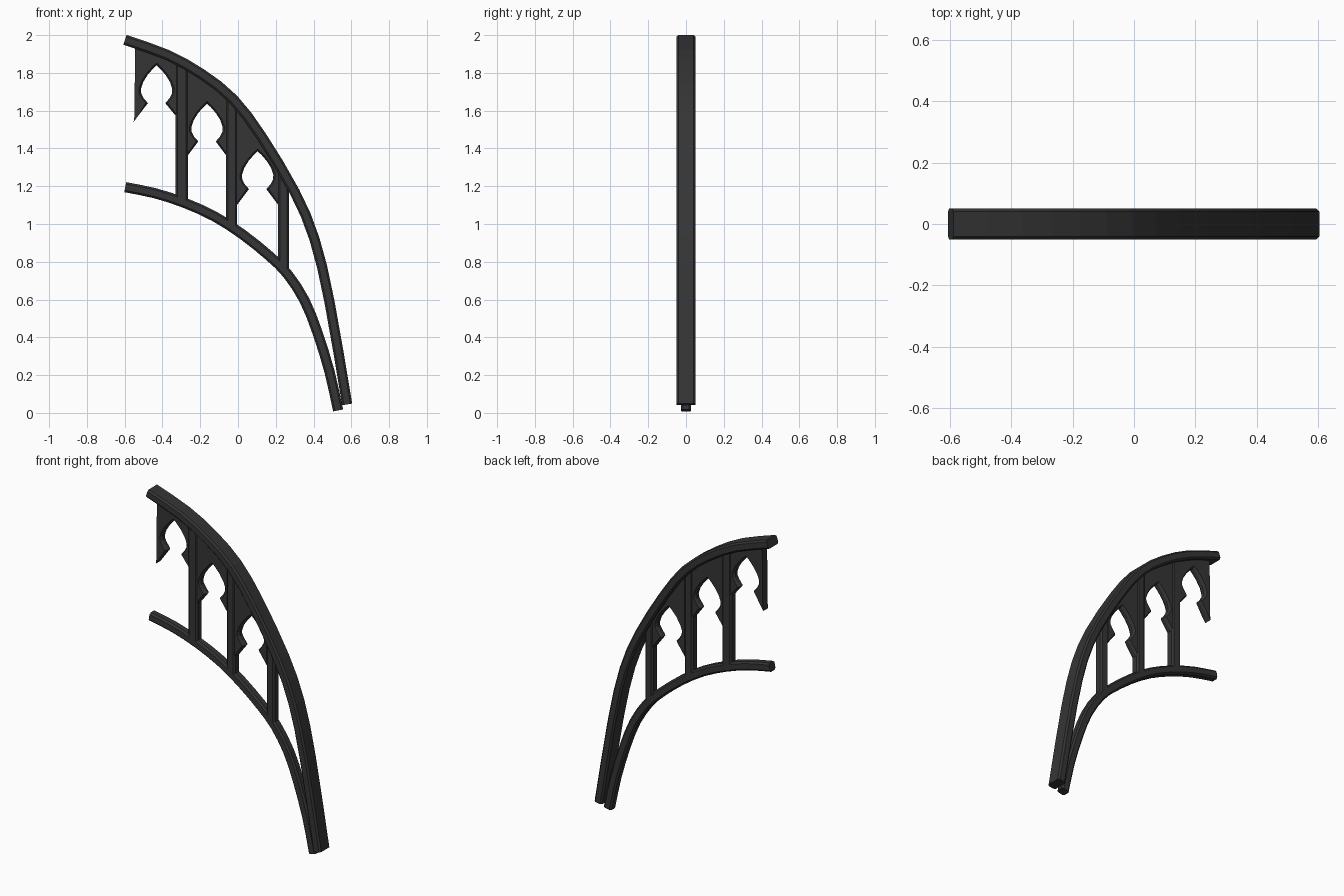
import bpy, bmesh
from mathutils import Vector

if "Cube" in bpy.data.objects:
    bpy.data.objects.remove(bpy.data.objects["Cube"])

UPPER = [(-.598, 1.975), (-.375, 1.896), (-.19, 1.793), (-.024, 1.66), (.124, 1.465),
         (.30, 1.17), (.405, .92), (.484, .59), (.578, .045)]
LOWER = [(-.597, 1.195), (-.44, 1.163), (-.283, 1.112), (-.124, 1.04), (.024, .945),
         (.167, .83), (.262, .735), (.352, .596), (.42, .427), (.484, .22), (.53, .013)]


def smooth_path(pts):
    # One midpoint per span on a Catmull-Rom curve
    p = [Vector(q) for q in pts]
    p = [2 * p[0] - p[1]] + p + [2 * p[-1] - p[-2]]
    out = []
    for a, b, c, d in zip(p, p[1:], p[2:], p[3:]):
        out += [b, (-a + 9 * b + 9 * c - d) / 16]
    return out + [p[-2]]


UP, LOW = smooth_path(UPPER), smooth_path(LOWER)


def height(path, x):
    for a, b in zip(path, path[1:]):
        if a.x <= x <= b.x:
            return a.y + (b.y - a.y) * (x - a.x) / (b.x - a.x)
    return path[-1].y


def loft(name, rings):
    # Joins equal-sized rings and caps both ends
    bm = bmesh.new()
    vs = [[bm.verts.new(p) for p in r] for r in rings]
    n = len(vs[0])
    for a, b in zip(vs, vs[1:]):
        for i in range(n):
            j = (i + 1) % n
            bm.faces.new((a[i], a[j], b[j], b[i]))
    caps = [bm.faces.new(vs[0]), bm.faces.new(vs[-1])]
    bm.normal_update()
    bmesh.ops.triangulate(bm, faces=caps)
    bmesh.ops.recalc_face_normals(bm, faces=bm.faces)
    me = bpy.data.meshes.new(name)
    bm.to_mesh(me)
    bm.free()
    ob = bpy.data.objects.new(name, me)
    bpy.context.collection.objects.link(ob)
    mat = bpy.data.materials.get("dark_iron") or bpy.data.materials.new("dark_iron")
    mat.diffuse_color = (.035, .035, .035, 1)
    mat.use_nodes = True
    mat.node_tree.nodes["Principled BSDF"].inputs["Base Color"].default_value = mat.diffuse_color
    me.materials.append(mat)
    return ob


def octagon(w, d, c):
    # Rectangle of half sizes w, d with chamfered corners
    return [(w, d - c), (w - c, d), (c - w, d), (-w, d - c),
            (-w, c - d), (c - w, -d), (w - c, -d), (w, c - d)]


def bar(name, path, w, d, c):
    rings = []
    for i, p in enumerate(path):
        t = (path[min(i + 1, len(path) - 1)] - path[max(i - 1, 0)]).normalized()
        n = Vector((-t.y, t.x))
        rings.append([(p.x + n.x * u, v, p.y + n.y * u) for u, v in octagon(w, d, c)])
    loft(name, rings)


# Curved rails
bar("upper_rail", UP, .027, .05, .01)
bar("lower_rail", LOW, .027, .027, .01)

# Upright posts, cut to follow both rails
for k, (x0, x1) in enumerate([(-.33, -.265), (-.063, -.004), (.212, .269)]):
    sec = [((x0 + x1) / 2 + u, v) for u, v in octagon((x1 - x0) / 2, .027, .01)]
    loft(f"post_{k + 1}", [[(x, y, height(path, x)) for x, y in sec] for path in (LOW, UP)])

# Half of the cusped arch opening: x, drop from apex, chamfer direction
HALF = [(.02, -.019), (.047, -.05), (.071, -.088), (.083, -.125), (.081, -.15),
        (.068, -.175), (.046, -.2)]


def panel(name, x0, x1, apex, foot, hook=False):
    cx = (x0 + x1) / 2 + (.004 if hook else 0)
    arc = [(x0 + (x1 - x0) * i / 8, height(UP, x0 + (x1 - x0) * i / 8)) for i in range(9)]
    rings = []
    for y, g in ((-.024, .012), (-.01, 0), (.01, 0), (.024, .012)):
        s = 1 + g / .09
        right = [(cx + x * s, apex + z + g * max(0, 1 + z / .11)) for x, z in HALF[:-1]]
        right.append((cx + HALF[-1][0] + g, apex + HALF[-1][1]))
        left = [(2 * cx - x, z) for x, z in right]
        ring = list(arc) + [(x1, foot + g)] + right[::-1] + [(cx, apex + g)] + left
        # Free outer edge ends in a small pointed hook
        ring += [(x0 + .012, foot), (x0 - .008, foot - .028), (x0 - .003, foot + .005)] if hook \
            else [(x0, foot + g)]
        rings.append([(x, y, z) for x, z in ring])
    loft(name, rings)


# Pierced tracery between the posts
panel("tracery_1", -.545, -.325, 1.84, 1.567, True)
panel("tracery_2", -.268, -.06, 1.637, 1.36)
panel("tracery_3", -.007, .215, 1.385, 1.098)
